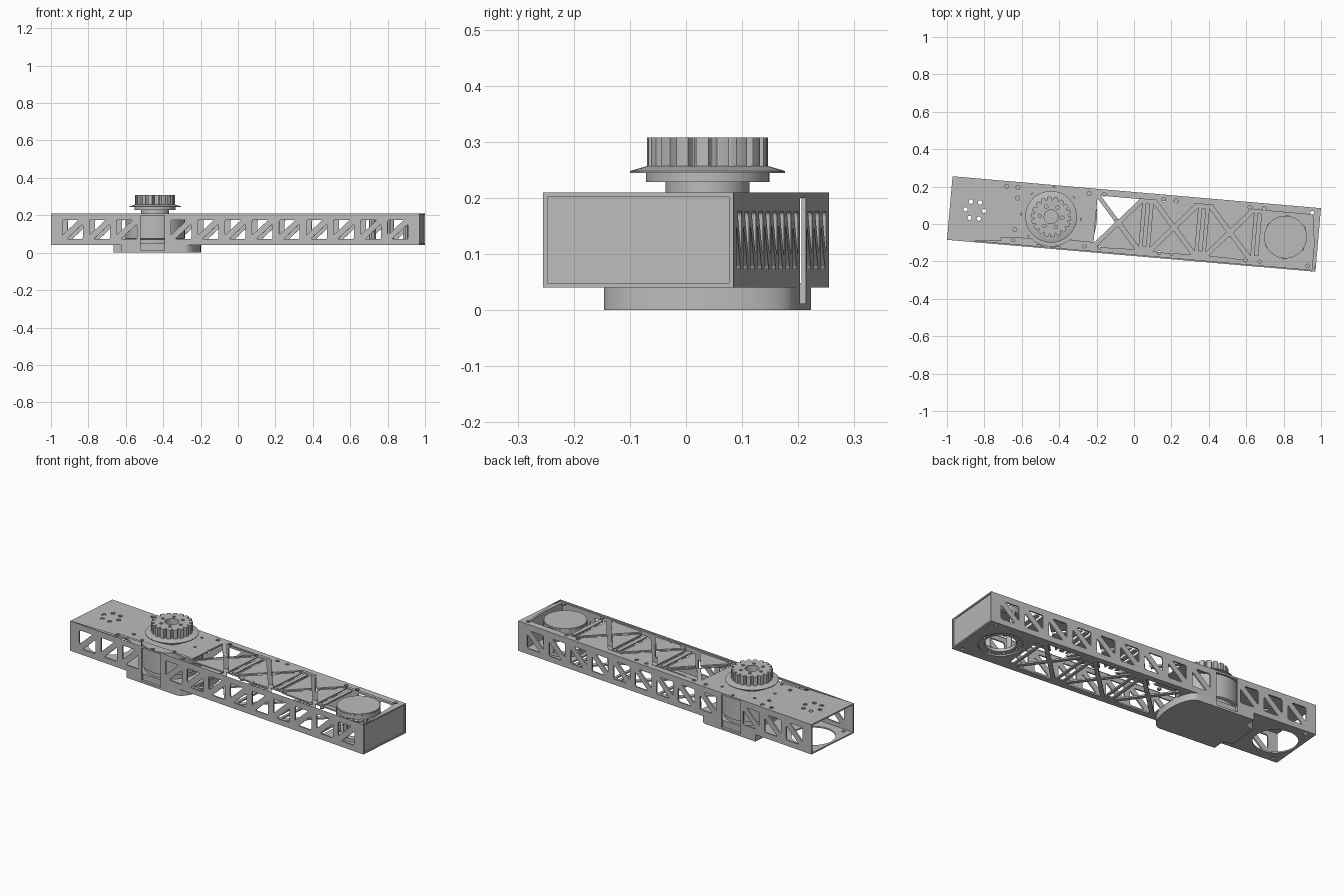
import bpy, bmesh
from math import sin, cos, pi, radians
from mathutils import Matrix, Vector

cube = bpy.data.objects.get("Cube")
if cube:
    bpy.data.objects.remove(cube)

LENGTH, WIDTH, WALL = 1.977, 0.341, 0.008
BASE, TOP = 0.04, 0.21
END, SIDE = LENGTH / 2, WIDTH / 2
TURN = Matrix.Rotation(radians(-4.95), 4, 'Z')
HUB_X, HOLE_X = -0.445, 0.813
NOTCH, NOTCH_DEPTH = 0.064, 0.014

grey = bpy.data.materials.new("light_grey_metal")
grey.use_nodes = True
grey.diffuse_color = (0.5, 0.5, 0.5, 1)
grey.node_tree.nodes["Principled BSDF"].inputs["Base Color"].default_value = grey.diffuse_color


def finish(name, mesh, place):
    """Clean, place and shade a mesh, then add it to the scene."""
    bm = bmesh.new()
    bm.from_mesh(mesh)
    bmesh.ops.remove_doubles(bm, verts=bm.verts, dist=0.00001)
    bmesh.ops.transform(bm, matrix=TURN @ place, verts=bm.verts)
    bmesh.ops.recalc_face_normals(bm, faces=bm.faces)
    bm.to_mesh(mesh)
    bm.free()
    mesh.materials.clear()
    mesh.materials.append(grey)
    mesh.shade_smooth()
    mesh.set_sharp_from_angle(angle=radians(30))
    ob = bpy.data.objects.new(name, mesh)
    bpy.context.collection.objects.link(ob)
    return ob


def plate(name, loops, low, high, frame=Matrix()):
    """Flat plate from an outline followed by its holes, between two heights."""
    curve = bpy.data.curves.new(name + "_outline", 'CURVE')
    curve.dimensions, curve.fill_mode = '2D', 'BOTH'
    curve.extrude = (high - low) / 2
    for loop in loops:
        spline = curve.splines.new('POLY')
        spline.points.add(len(loop) - 1)
        for point, (x, y) in zip(spline.points, loop):
            point.co = (x, y, 0, 1)
        spline.use_cyclic_u = True
    temp = bpy.data.objects.new(name + "_temp", curve)
    bpy.context.collection.objects.link(temp)
    graph = bpy.context.evaluated_depsgraph_get()
    mesh = bpy.data.meshes.new_from_object(temp.evaluated_get(graph))
    bpy.data.objects.remove(temp)
    bpy.data.curves.remove(curve)
    return finish(name, mesh, frame @ Matrix.Translation((0, 0, (low + high) / 2)))


def lathe(name, profile, x, steps=64):
    """Closed (radius, height) profile turned about a vertical axis."""
    bm = bmesh.new()
    rings = [[bm.verts.new((r * cos(2 * pi * i / steps), r * sin(2 * pi * i / steps), z))
              for i in range(steps)] for r, z in profile]
    for a, b in zip(rings, rings[1:] + rings[:1]):
        for i in range(steps):
            j = (i + 1) % steps
            bm.faces.new((a[i], a[j], b[j], b[i]))
    mesh = bpy.data.meshes.new(name)
    bm.to_mesh(mesh)
    bm.free()
    return finish(name, mesh, Matrix.Translation((x, 0, 0)))


def circle(x, y, r, steps=16):
    return [(x + r * cos(2 * pi * i / steps), y + r * sin(2 * pi * i / steps))
            for i in range(steps)]


def bolts(x, radius, count, r):
    return [circle(px, py, r, 10) for px, py in circle(x, 0, radius, count)]


def rect(x0, x1, y0, y1):
    return [(x0, y0), (x1, y0), (x1, y1), (x0, y1)]


def rounded(points, r, steps=4):
    """Polygon with its corners softened."""
    out, pts = [], [Vector(p) for p in points]
    for i, p in enumerate(pts):
        a = p + (pts[i - 1] - p).normalized() * r
        b = p + (pts[(i + 1) % len(pts)] - p).normalized() * r
        for k in range(steps + 1):
            t = k / steps
            out.append(tuple(a * (1 - t) ** 2 + p * 2 * t * (1 - t) + b * t ** 2))
    return out


def notched(left, right):
    """Full-width side edges with a notch on each side, joined by end points."""
    d = SIDE - NOTCH_DEPTH
    low = [(HUB_X - NOTCH, -SIDE), (HUB_X - NOTCH, -d), (HUB_X + NOTCH, -d), (HUB_X + NOTCH, -SIDE)]
    return low + right + [(x, -y) for x, y in reversed(low)] + left


# Truss openings shared by the top and bottom plates
truss = []
for bay in (-0.085, 0.215, 0.515):
    w, h, gap = 0.122, 0.137, 0.016
    for s in (-1, 1):
        truss.append(rounded([(bay - w + gap, s * h), (bay + w - gap, s * h), (bay, s * gap)], 0.008))
        truss.append(rounded([(bay + s * w, h - gap), (bay + s * w, gap - h), (bay + s * gap, 0)], 0.008))
    truss.append(rounded(rect(bay + 0.138, bay + 0.162, -0.115, 0.115), 0.006))

edge_holes = [circle(x, s * 0.142, 0.011, 10) for s in (-1, 1)
              for x in (-0.695, -0.635, -0.253, -0.173, 0.147, 0.213, 0.61, 0.686, 0.944)]

# Top and bottom plates
outline = rect(-END, END, -SIDE, SIDE)
inner_holes = [circle(-0.632, s * 0.084, 0.011, 10) for s in (-1, 1)]
plate("top_plate", [outline, circle(HOLE_X, 0, 0.112, 48)] + truss + edge_holes + inner_holes
      + bolts(-0.854, 0.05, 6, 0.012) + bolts(HUB_X, 0.155, 8, 0.008), TOP - WALL, TOP)
ends = [(-END, SIDE), (-END, -SIDE)], [(END, -SIDE), (END, SIDE)]
corner_holes = [circle(s * 0.944, t * 0.142, 0.011, 10) for s in (-1, 1) for t in (-1, 1)]
plate("bottom_plate", [notched(*ends), circle(HOLE_X, 0, 0.112, 48), circle(-0.86, 0, 0.115, 48)]
      + truss + corner_holes, BASE, BASE + WALL)

# Side walls: a row of paired triangles, with a tall notch beside the drum
low, high = BASE + WALL, TOP - WALL
wall = [(-END, low), (HUB_X - NOTCH, low), (HUB_X - NOTCH, high - 0.002),
        (HUB_X + NOTCH, high - 0.002), (HUB_X + NOTCH, low), (END, low), (END, high), (-END, high)]
windows = []
for k in range(13):
    if k == 3:
        continue
    x, w, z0, z1, strut = -0.873 + 0.1455 * k, 0.055, 0.072, 0.176, 0.022
    windows.append(rounded([(x - w, z0 + strut), (x + w - strut, z1), (x - w, z1)], 0.011))
    windows.append(rounded([(x - w + strut, z0), (x + w, z0), (x + w, z1 - strut)], 0.011))
upright = Matrix.Rotation(pi / 2, 4, 'X')
for name, s in (("right_wall", 1), ("left_wall", -1)):
    middle = s * (SIDE - WALL / 2)
    plate(name, [wall] + windows, middle - WALL / 2, middle + WALL / 2, upright)

# Closed end, set back slightly inside the tube
plate("end_cap", [rect(END - 0.02, END - 0.006, WALL - SIDE, SIDE - WALL)], low, high)

# Housing below the drum: floor and body, curved at one end and tabbed at the other
tab = [(-0.61, SIDE), (-0.61, 0.1), (-0.662, 0.085), (-0.662, -0.085), (-0.61, -0.1), (-0.61, -SIDE)]
arc = [(-0.275 + 0.075 * cos(a), SIDE * sin(a)) for a in [pi * (i / 24 - 0.5) for i in range(25)]]
plate("housing_body", [notched(tab, arc)], 0.012, BASE)
full = tab + arc
plate("housing_floor", [full], 0, 0.012)

# Drum inside the tube, with a spool band at its foot
lathe("drum", [(0.03, BASE), (0.145, BASE), (0.145, 0.07), (0.159, 0.075), (0.159, high), (0.03, high)], HUB_X)

# Stepped hub and dished flange carrying the toothed pulley
lathe("hub", [(0.037, TOP - 0.004), (0.075, TOP - 0.004), (0.075, 0.228), (0.11, 0.228), (0.11, 0.244),
              (0.138, 0.244), (0.138, 0.248), (0.107, 0.257), (0.037, 0.257)], HUB_X)
teeth = []
COUNT = 18
for i in range(COUNT):
    for step, r in ((-0.3, 0.107), (0, 0.108), (0.3, 0.107), (0.36, 0.098), (0.42, 0.092),
                    (0.5, 0.09), (0.58, 0.092), (0.64, 0.098)):
        a = 2 * pi * (i + step) / COUNT
        teeth.append((HUB_X + r * cos(a), r * sin(a)))
plate("toothed_pulley", [teeth, circle(HUB_X, 0, 0.037, 32)] + bolts(HUB_X, 0.06, 6, 0.009), 0.256, 0.308)

# Bearing rings and posts in the round opening at the closed end
ring = [circle(HOLE_X, 0, 0.114, 48), circle(HOLE_X, 0, 0.08, 48)] + bolts(HOLE_X, 0.097, 8, 0.009)
plate("upper_bearing_ring", ring, 0.18, TOP - WALL)
plate("lower_bearing_ring", ring, BASE + WALL, 0.065)
for i in range(6):
    a = 2 * pi * (i + 0.5) / 6
    post = circle(HOLE_X + 0.105 * cos(a), 0.105 * sin(a), 0.014, 12)
    plate("bearing_post", [post], 0.065, 0.18)
